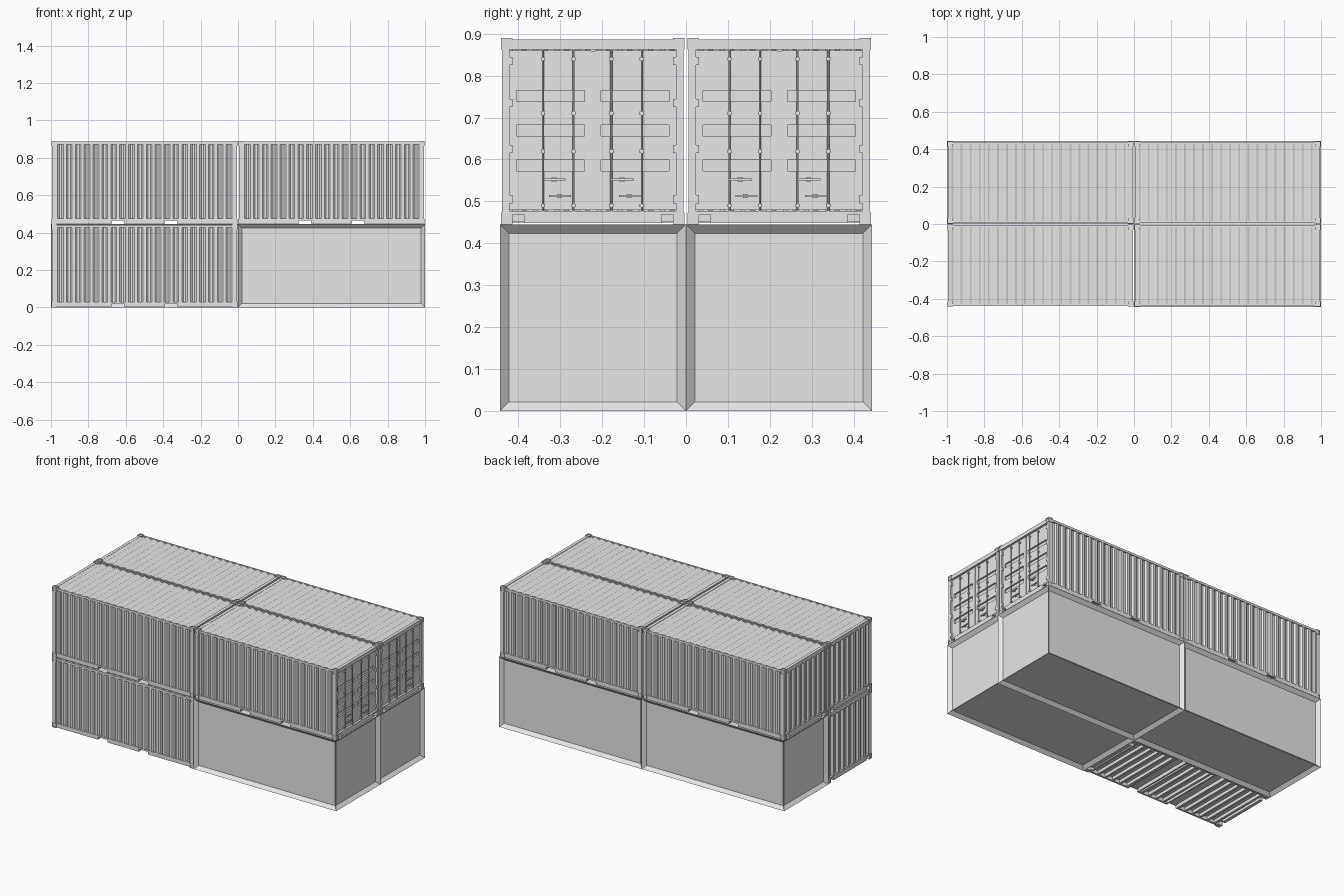
import bpy, bmesh
from mathutils import Matrix, Vector

cube = bpy.data.objects.get("Cube")
if cube:
    bpy.data.objects.remove(cube)

grey = bpy.data.materials.new("plain_grey")
grey.use_nodes = True
grey.diffuse_color = (0.8, 0.8, 0.8, 1)
grey.node_tree.nodes["Principled BSDF"].inputs["Base Color"].default_value = (0.8, 0.8, 0.8, 1)

# Container half length, half width, height; frame setback behind the corner castings
L, W, H = 0.4975, 0.2195, 0.445
SET = 0.003
parts = {}


def box(bm, x0, x1, y0, y1, z0, z1):
    size = Vector((x1 - x0, y1 - y0, z1 - z0))
    mid = Vector((x0 + x1, y0 + y1, z0 + z1)) / 2
    return bmesh.ops.create_cube(bm, size=1, matrix=Matrix.Translation(mid) @ Matrix.Diagonal((*size, 1)))["verts"]


def rod(bm, centre, axis, radius, length, sides=8):
    turn = Vector((0, 0, 1)).rotation_difference(Vector(axis)).to_matrix().to_4x4()
    bmesh.ops.create_cone(bm, cap_ends=True, segments=sides, radius1=radius, radius2=radius,
                          depth=length, matrix=Matrix.Translation(centre) @ turn)


def finish(name, bm):
    mesh = bpy.data.meshes.new(name)
    bm.to_mesh(mesh)
    bm.free()
    mesh.materials.append(grey)
    return mesh


def add_object(name, mesh, location=(0, 0, 0)):
    obj = bpy.data.objects.new(name, mesh)
    obj.location = location
    bpy.context.scene.collection.objects.link(obj)
    return obj


def corrugated(bm, half, ribs, depth, place, outward):
    """Trapezoid-wave sheet; place(u, d, end) gives a point at depth d behind the outer plane."""
    pitch = 2 * half / ribs
    wave = [(-half, 0)]
    for i in range(ribs):
        for f, d in ((0.2, 0), (0.4, depth), (0.65, depth), (0.85, 0)):
            wave.append((-half + (i + f) * pitch, d))
    wave.append((half, 0))
    rows = [[bm.verts.new(place(u, d, end)) for end in (0, 1)] for u, d in wave]
    for a, b in zip(rows, rows[1:]):
        face = bm.faces.new((a[0], b[0], b[1], a[1]))
        face.normal_update()
        if face.normal.dot(Vector(outward)) < 0:
            face.normal_flip()


# Corner castings: one block with three round recesses, mirrored to eight corners
half = Vector((0.015, 0.014, 0.014))
bm = bmesh.new()
box(bm, -half.x, half.x, -half.y, half.y, -half.z, half.z)
block = add_object("casting_block", finish("casting_block", bm))
bm = bmesh.new()
for i in range(3):
    axis = Vector([float(i == k) for k in range(3)])
    rod(bm, axis * half[i], axis, 0.01, 0.006, 14)
cutter = add_object("casting_cutter", finish("casting_cutter", bm))
cutter.hide_render = True
cut = block.modifiers.new("recesses", "BOOLEAN")
cut.operation, cut.object, cut.solver = "DIFFERENCE", cutter, "EXACT"
casting = bpy.data.meshes.new_from_object(block.evaluated_get(bpy.context.evaluated_depsgraph_get()))
bpy.data.objects.remove(block)
bpy.data.objects.remove(cutter)
bm = bmesh.new()
for sx in (-1, 1):
    for sy in (-1, 1):
        for sz in (-1, 1):
            old = set(bm.faces)
            bm.from_mesh(casting)
            new = [f for f in bm.faces if f not in old]
            verts = list({v for f in new for v in f.verts})
            centre = Vector((sx * (L - half.x), sy * (W - half.y), H / 2 + sz * (H / 2 - half.z)))
            bmesh.ops.transform(bm, verts=verts, matrix=Matrix.Translation(centre) @ Matrix.Diagonal((sx, sy, sz, 1)))
            if sx * sy * sz < 0:
                bmesh.ops.reverse_faces(bm, faces=new)
parts["corner_castings"] = finish("corner_castings", bm)

# Frame: posts, top rails, bottom rails with fork pockets, end beams
bm = bmesh.new()
xo, yo = L - SET, W - SET
for s in (-1, 1):
    for sx in (-1, 1):
        xs, ys = sorted((sx * (xo - 0.022), sx * xo)), sorted((s * (yo - 0.018), s * yo))
        box(bm, *xs, *ys, 0.02, H - 0.02)
    box(bm, -xo, xo, *sorted((s * (yo - 0.01), s * yo)), H - 0.018, H - 0.004)
    rail = sorted((s * (yo - 0.012), s * yo))
    box(bm, -xo, xo, *rail, 0.02, 0.03)
    for x0, x1 in ((-xo, -0.175), (-0.11, 0.11), (0.175, xo)):
        box(bm, x0, x1, *rail, 0.004, 0.02)
    # Sill with a notch beside each casting, and header
    sill = sorted((s * (xo - 0.02), s * xo))
    box(bm, *sill, -yo, yo, 0.024, 0.032)
    box(bm, *sill, -0.164, 0.164, 0.003, 0.024)
    box(bm, *sorted((s * (xo - 0.02), s * xo)), -yo, yo, H - 0.028, H - 0.004)
parts["frame"] = finish("frame", bm)

# Corrugated side walls, closed end and roof
bm = bmesh.new()
for s in (-1, 1):
    corrugated(bm, xo - 0.02, 20, 0.008,
               lambda u, d, e: (u, s * (yo - 0.002 - d), (0.025, H - 0.01)[e]), (0, s, 0))
parts["side_walls"] = finish("side_walls", bm)
bm = bmesh.new()
corrugated(bm, yo - 0.015, 8, 0.012,
           lambda u, d, e: (-xo + 0.003 + d, u, (0.025, H - 0.015)[e]), (-1, 0, 0))
parts["closed_end_wall"] = finish("closed_end_wall", bm)
bm = bmesh.new()
corrugated(bm, xo - 0.01, 20, 0.005,
           lambda u, d, e: (u, (-yo + 0.005, yo - 0.005)[e], H - 0.005 - d), (0, 0, 1))
parts["roof"] = finish("roof", bm)

# Floor and cross members, leaving the fork pockets open
bm = bmesh.new()
box(bm, -xo + 0.01, xo - 0.01, -yo + 0.01, yo - 0.01, 0.026, 0.03)
members = 18
for i in range(members):
    x = -xo + 0.04 + i * (2 * xo - 0.08) / (members - 1)
    if not 0.1 < abs(x) < 0.185:
        box(bm, x - 0.007, x + 0.007, -yo + 0.011, yo - 0.011, 0.007, 0.027)
for x in (-0.18, -0.105, 0.105, 0.18):
    box(bm, x - 0.004, x + 0.004, -yo + 0.011, yo - 0.011, 0.004, 0.027)
parts["floor"] = finish("floor", bm)

# Two door leaves, each with three sunken slots
bm = bmesh.new()
slots = ((0.128, 0.154), (0.211, 0.237), (0.294, 0.32))
back, face = xo - 0.021, xo - 0.011
for s in (-1, 1):
    def leaf(y0, y1, z0, z1, x1=face):
        box(bm, back - 0.004, x1, *sorted((s * y0, s * y1)), z0, z1)
    leaf(0.004, 0.202, 0.034, 0.415, back)
    leaf(0.004, 0.02, 0.034, 0.415)
    leaf(0.182, 0.202, 0.034, 0.415)
    levels = [0.034] + [z for pair in slots for z in pair] + [0.415]
    for z0, z1 in zip(levels[::2], levels[1::2]):
        leaf(0.02, 0.182, z0, z1)
    # Hinges
    for z in (0.06, 0.18, 0.29, 0.39):
        box(bm, face - 0.002, xo, *sorted((s * 0.192, s * 0.21)), z - 0.01, z + 0.01)
box(bm, face - 0.004, face + 0.002, -0.006, 0.006, 0.036, 0.413)
parts["doors"] = finish("doors", bm)

# Locking bars with guides, end cams and handles
bm = bmesh.new()
xb = L - 0.006
for y in (-0.119, -0.046, 0.044, 0.117):
    rod(bm, (xb, y, 0.225), (0, 0, 1), 0.0025, 0.42)
    for z in (0.022, 0.045, 0.175, 0.265, 0.395, 0.43):
        box(bm, face - 0.002, xb + 0.003, y - 0.005, y + 0.005, z - 0.004, z + 0.004)
for y, z in ((-0.091, 0.107), (0.072, 0.107), (-0.078, 0.068), (0.088, 0.068)):
    box(bm, xb - 0.002, xb + 0.004, y - 0.026, y + 0.026, z - 0.0025, z + 0.0025)
    box(bm, face - 0.002, xb, y - 0.008, y + 0.004, z - 0.005, z + 0.005)
parts["door_locks"] = finish("door_locks", bm)

# Five containers: four on the upper level, one at the lower front
places = {"upper_front_a": (-0.5, -0.2225, H), "upper_front_b": (0.5, -0.2225, H),
          "upper_back_a": (-0.5, 0.2225, H), "upper_back_b": (0.5, 0.2225, H),
          "lower_front_a": (-0.5, -0.2225, 0)}
for place, location in places.items():
    for name, mesh in parts.items():
        add_object(place + "_" + name, mesh, location)

# L-shaped base of three cells, with sunken panels on the sides and underside
bm = bmesh.new()
edge = 0.444
for x0, x1, y0, y1, joined in ((0, 1, -edge, 0, [(0, 1)]),
                               (0, 1, 0, edge, [(0, -1), (-1, 0)]),
                               (-1, 0, 0, edge, [(1, 0)])):
    verts = box(bm, x0, x1, y0, y1, 0, H)
    bm.normal_update()
    faces = {f for v in verts for f in v.link_faces}
    inner = [f for f in faces if (round(f.normal.x), round(f.normal.y)) in joined]
    panels = [f for f in faces if f not in inner and f.normal.z < 0.5]
    bmesh.ops.inset_individual(bm, faces=panels, thickness=0.03, depth=-0.02)
    bmesh.ops.delete(bm, geom=inner, context="FACES_ONLY")
add_object("panelled_base", finish("panelled_base", bm))
